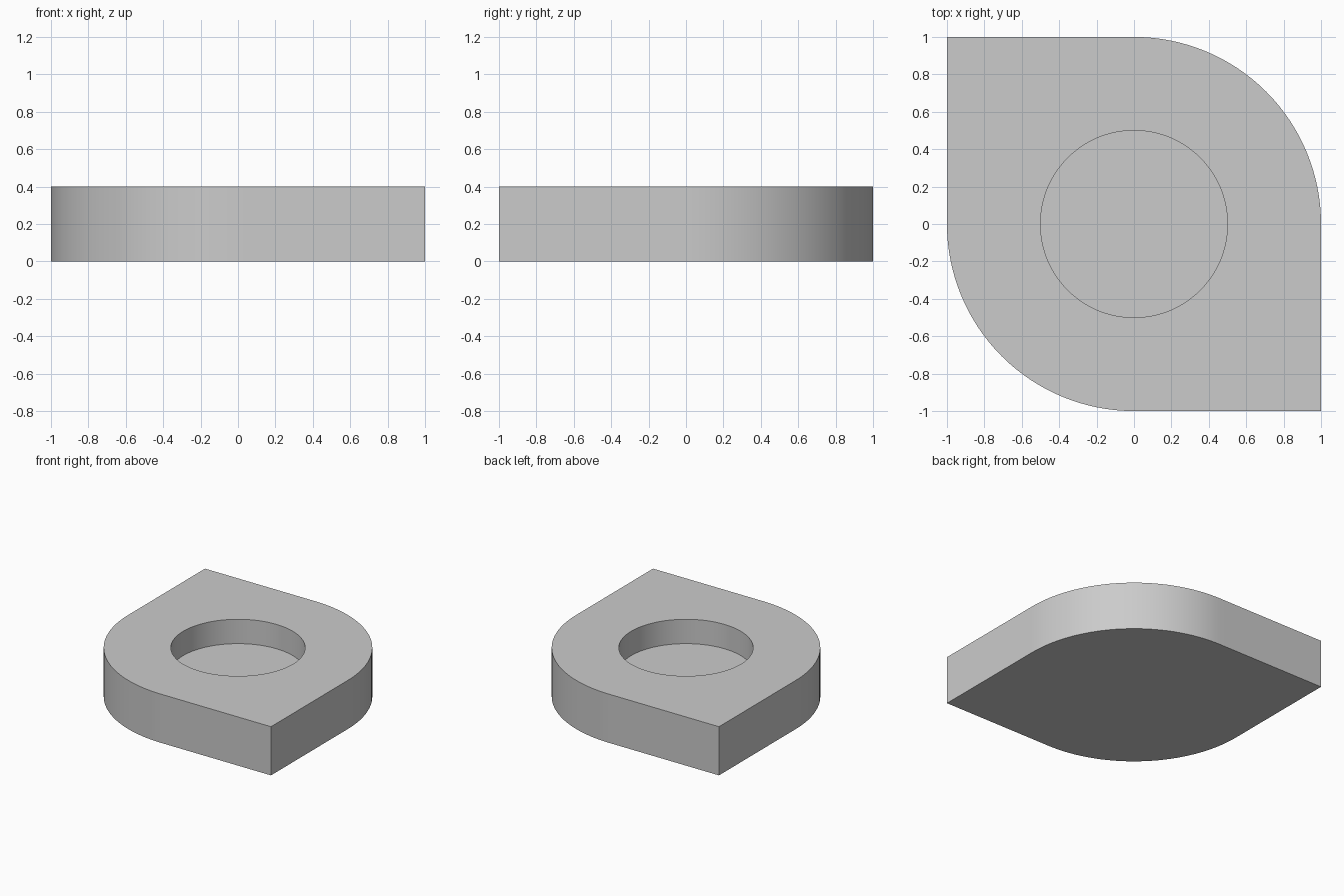
import bpy
import bmesh
from math import cos, sin, tau

cube = bpy.data.objects.get("Cube")
if cube:
    bpy.data.objects.remove(cube, do_unlink=True)

SIDES = 128
HEIGHT, FLOOR, POCKET_RADIUS = 0.4, 0.2, 0.5

# Plain grey material
grey = bpy.data.materials.new("plain grey")
grey.use_nodes = True
colour = (0.6, 0.6, 0.6, 1)
grey.diffuse_color = colour
grey.node_tree.nodes["Principled BSDF"].inputs["Base Color"].default_value = colour


def outline(a):
    """Round in two opposite quadrants, square-cornered in the other two."""
    c, s = cos(a), sin(a)
    r = 1 if c * s >= 0 else 1 / max(abs(c), abs(s))
    return r * c, r * s


def pocket(a):
    return POCKET_RADIUS * cos(a), POCKET_RADIUS * sin(a)


bm = bmesh.new()


def ring(shape, z):
    return [bm.verts.new((*shape(tau * i / SIDES), z)) for i in range(SIDES)]


# Outer wall, top face, pocket wall
rings = [ring(outline, 0), ring(outline, HEIGHT),
         ring(pocket, HEIGHT), ring(pocket, FLOOR)]
for low, high in zip(rings, rings[1:]):
    for i in range(SIDES):
        j = (i + 1) % SIDES
        bm.faces.new((low[i], low[j], high[j], high[i]))

# Underside and pocket floor
bm.faces.new(rings[0][::-1])
bm.faces.new(rings[-1])
bmesh.ops.recalc_face_normals(bm, faces=bm.faces[:])

mesh = bpy.data.meshes.new("recessed_block")
bm.to_mesh(mesh)
bm.free()
mesh.materials.append(grey)
block = bpy.data.objects.new("recessed_block", mesh)
bpy.context.collection.objects.link(block)

# Smooth curved walls with sharp rims and corners
bpy.ops.object.select_all(action="DESELECT")
block.select_set(True)
bpy.context.view_layer.objects.active = block
bpy.ops.object.shade_smooth_by_angle()
